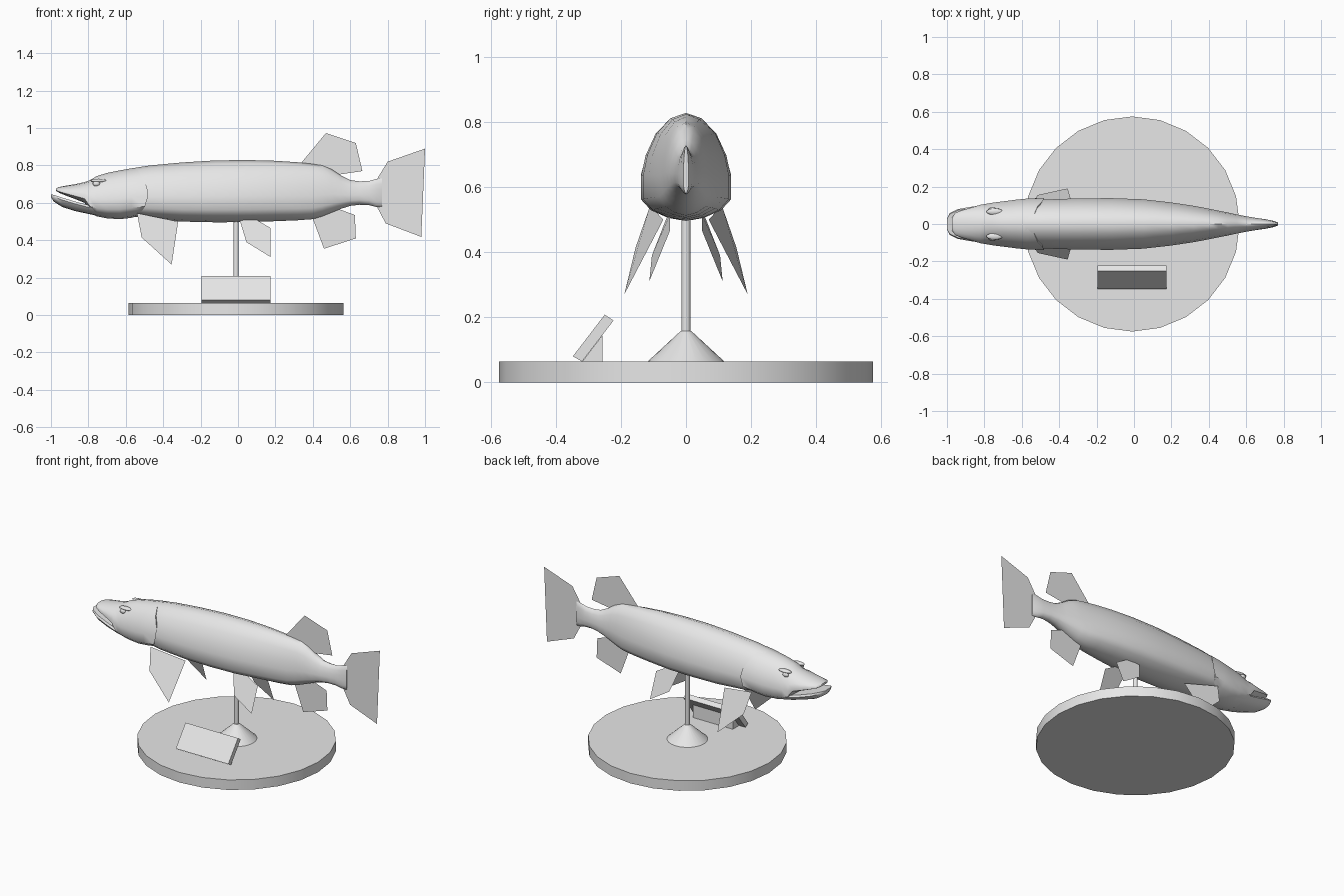
import bpy, bmesh, math
from mathutils import Matrix

if "Cube" in bpy.data.objects:
    bpy.data.objects.remove(bpy.data.objects["Cube"])

grey = bpy.data.materials.new("plain_grey")
grey.diffuse_color = (0.8, 0.8, 0.8, 1)
grey.use_nodes = True
grey.node_tree.nodes["Principled BSDF"].inputs["Base Color"].default_value = grey.diffuse_color


def finish(name, bm, angle=None):
    bmesh.ops.recalc_face_normals(bm, faces=bm.faces)
    mesh = bpy.data.meshes.new(name)
    bm.to_mesh(mesh)
    bm.free()
    ob = bpy.data.objects.new(name, mesh)
    bpy.context.collection.objects.link(ob)
    mesh.materials.append(grey)
    if angle:
        bpy.ops.object.select_all(action='DESELECT')
        ob.select_set(True)
        bpy.context.view_layer.objects.active = ob
        bpy.ops.object.shade_smooth_by_angle(angle=math.radians(angle))
    return ob


# Half cross-section: (width factor, height factor), bottom to top
BODY = [(0, 0), (.4, .03), (.78, .1), (1, .2), (1, .42), (.9, .61),
        (.68, .81), (.36, .95), (0, 1)]
JAW = [(0, 0), (.4, .06), (.8, .3), (1, .75), (.92, 1), (.45, 1), (0, 1)]


def loft(name, half, stations, shift=None, angle=50):
    """Skin rings given as (x, top, bottom, half width)."""
    outline = half + [(-w, t) for w, t in half[-2:0:-1]]
    bm = bmesh.new()
    rings = []
    for i, (x, top, bottom, width) in enumerate(stations):
        last = i == len(stations) - 1
        rings.append([bm.verts.new((x + (shift(t) if shift and last else 0),
                                    w * width, bottom + t * (top - bottom)))
                      for w, t in outline])
    n = len(outline)
    for a, b in zip(rings, rings[1:]):
        for k in range(n):
            bm.faces.new((a[k], a[(k + 1) % n], b[(k + 1) % n], b[k]))
    bm.faces.new(rings[0])
    bm.faces.new(rings[-1])
    return finish(name, bm, angle)


# Body, running from inside the head to the tail root
loft("fish_body", BODY, [
    (-.66, .755, .54, .10), (-.58, .783, .53, .122), (-.47, .80, .513, .131),
    (-.30, .816, .50, .137), (-.12, .827, .496, .138), (.05, .829, .497, .132),
    (.20, .825, .502, .115), (.32, .817, .507, .097), (.40, .808, .513, .082),
    (.45, .80, .528, .072), (.50, .78, .548, .062), (.55, .747, .568, .051),
    (.60, .722, .584, .041), (.65, .715, .59, .033), (.70, .717, .588, .026),
    (.74, .728, .578, .018), (.77, .73, .58, .008)])

# Head with upper jaw; its last ring bulges back as the gill cover edge
loft("head", BODY, [
    (-.972, .678, .664, .035), (-.955, .685, .653, .06), (-.92, .692, .639, .074),
    (-.87, .70, .62, .088), (-.82, .711, .60, .103), (-.79, .722, .545, .108),
    (-.755, .743, .528, .114), (-.70, .76, .517, .121), (-.63, .774, .513, .130),
    (-.57, .784, .52, .136), (-.535, .788, .53, .139)],
    shift=lambda t: .055 * max(0, 1 - ((t - .45) / .45) ** 2))

# Lower jaw
loft("lower_jaw", JAW, [
    (-1, .645, .63, .03), (-.985, .643, .607, .058), (-.94, .628, .578, .08),
    (-.87, .607, .556, .092), (-.80, .588, .541, .102), (-.70, .575, .52, .108)])

# Eyes and brows
for name, size, place in (("eye", (.02, .012, .014), (-.757, .078, .702)),
                          ("brow", (.045, .018, .01), (-.745, .066, .719))):
    for side, label in ((1, "left"), (-1, "right")):
        bm = bmesh.new()
        bmesh.ops.create_uvsphere(bm, u_segments=12, v_segments=8, radius=1)
        bmesh.ops.scale(bm, vec=size, verts=bm.verts)
        bmesh.ops.translate(bm, vec=(place[0], side * place[1], place[2]),
                            verts=bm.verts)
        finish(f"{name}_{label}", bm, 60)


# Thin flat fins
def fin(name, points):
    bm = bmesh.new()
    bm.faces.new([bm.verts.new(p) for p in points])
    finish(name, bm)


fin("tail_fin", [(.745, 0, .73), (.80, 0, .82), (1, 0, .89),
                 (.98, 0, .418), (.79, 0, .49), (.745, 0, .575)])
fin("dorsal_fin", [(.335, 0, .81), (.47, 0, .973), (.63, 0, .92),
                   (.665, 0, .77), (.53, 0, .75)])
fin("anal_fin", [(.40, 0, .515), (.46, 0, .355), (.63, 0, .41),
                 (.625, 0, .535), (.53, 0, .57)])
for s, label in ((1, "left"), (-1, "right")):
    fin(f"pectoral_fin_{label}", [(-.54, s * .11, .545), (-.515, s * .155, .415),
                                  (-.355, s * .19, .27), (-.32, s * .07, .50)])
    fin(f"pelvic_fin_{label}", [(.01, s * .06, .505), (.045, s * .105, .39),
                                (.175, s * .113, .31), (.175, s * .05, .465),
                                (.09, s * .05, .515)])


# Round stand: base disc, cone collar and pole
def round_part(name, r1, r2, z1, z2, sides):
    bm = bmesh.new()
    bmesh.ops.create_cone(bm, cap_ends=True, segments=sides, radius1=r1, radius2=r2,
                          depth=z2 - z1,
                          matrix=Matrix.Translation((-.01, 0, (z1 + z2) / 2)))
    finish(name, bm, 30)


round_part("base_disc", .575, .575, 0, .064, 24)
round_part("cone_collar", .118, .016, .064, .158, 24)
round_part("pole", .014, .014, .15, .53, 16)


# Tilted blank plaque and its wedge support, extruded along x
def prism(name, section, x1, x2):
    bm = bmesh.new()
    a, b = ([bm.verts.new((x, y, z)) for y, z in section] for x in (x1, x2))
    n = len(section)
    for k in range(n):
        bm.faces.new((a[k], a[(k + 1) % n], b[(k + 1) % n], b[k]))
    bm.faces.new(a)
    bm.faces.new(b)
    finish(name, bm)


prism("plaque", [(-.25, .208), (-.223, .19), (-.32, .064), (-.348, .08)], -.195, .175)
prism("plaque_support", [(-.257, .145), (-.257, .064), (-.319, .064)], -.15, .13)
